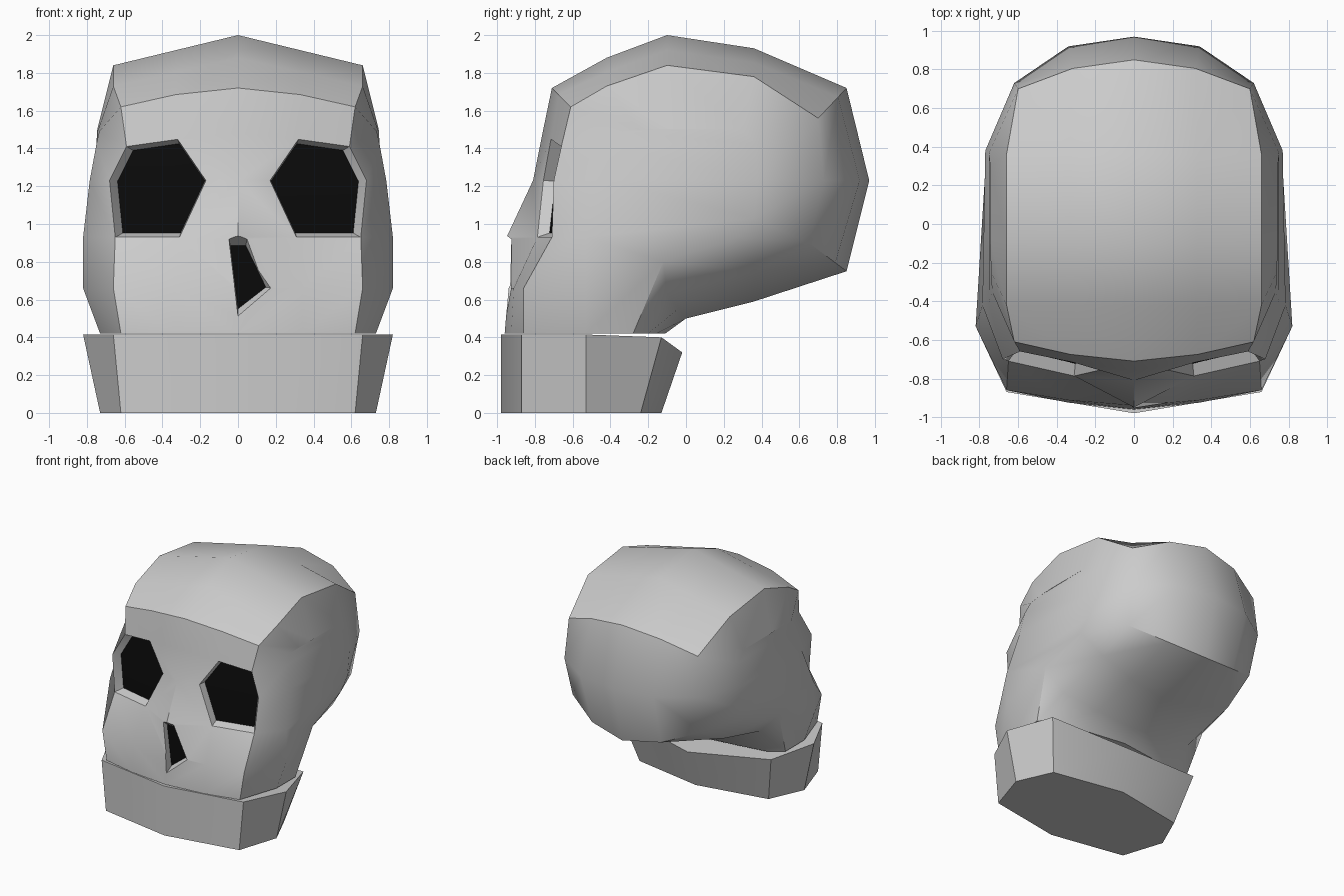
import bpy, bmesh
from mathutils import Vector

if "Cube" in bpy.data.objects:
    bpy.data.objects.remove(bpy.data.objects["Cube"])

black = bpy.data.materials.new("socket_black")
black.diffuse_color = (0.003, 0.003, 0.003, 1)
black.use_nodes = True
black.node_tree.nodes["Principled BSDF"].inputs["Base Color"].default_value = black.diffuse_color
bone = bpy.data.materials.new("bone_grey")
bone.diffuse_color = (0.8, 0.8, 0.8, 1)
bone.use_nodes = True
bone.node_tree.nodes["Principled BSDF"].inputs["Base Color"].default_value = bone.diffuse_color


def make_object(name, bm, mats=()):
    bmesh.ops.recalc_face_normals(bm, faces=bm.faces[:])
    mesh = bpy.data.meshes.new(name)
    bm.to_mesh(mesh)
    bm.free()
    for m in mats:
        mesh.materials.append(m)
    ob = bpy.data.objects.new(name, mesh)
    bpy.context.collection.objects.link(ob)
    return ob


def activate(ob):
    bpy.ops.object.select_all(action='DESELECT')
    ob.select_set(True)
    bpy.context.view_layer.objects.active = ob


def loft(bm, rings, caps=True):
    loops = [[bm.verts.new(p) for p in r] for r in rings]
    n = len(loops[0])
    for a, b in zip(loops, loops[1:]):
        for i in range(n):
            j = (i + 1) % n
            bm.faces.new((a[i], a[j], b[j], b[i]))
    if caps:
        bm.faces.new(loops[0])
        bm.faces.new(loops[-1])
    return loops


# Cranium half: profile loops from the centre line out to the temple
centre = [(-.96, .42), (-.94, .66), (-.95, .93), (-.81, 1.23), (-.76, 1.48),
          (-.71, 1.72), (-.42, 1.88), (-.10, 2.0), (.36, 1.93), (.85, 1.72),
          (.97, 1.23), (.85, .75), (.36, .59), (0, .50), (-.11, .42)]
edge = [(.62, -.86, .42), (.66, -.86, .66), (.65, -.71, .93), (.68, -.70, 1.23),
        (.59, -.66, 1.41), (.62, -.61, 1.62), (.66, -.42, 1.73), (.66, -.10, 1.84),
        (.66, .36, 1.78), (.60, .70, 1.56), (.62, .73, 1.23), (.60, .65, .90),
        (.62, .37, .75), (.62, -.10, .63), (.62, -.20, .42)]
side = [(.73, -.53, .42), (.82, -.53, .66), (.82, -.53, .93), (.785, -.42, 1.23),
        (.75, -.40, 1.42), (.735, -.35, 1.49), (.74, -.25, 1.5), (.745, -.08, 1.5),
        (.745, .30, 1.5), (.75, .37, 1.42), (.77, .38, 1.23), (.765, .36, 1.03),
        (.76, .28, .93), (.78, -.12, .80), (.73, -.28, .42)]
# x and blend of the loop between centre and edge
mid = [(.34, .35), (.34, .35), (.31, .68), (.17, .5), (.32, .45),
       (.33, .35), (.33, .5), (.33, .5), (.33, .5), (.32, .3),
       (.34, .21), (.32, .3), (.33, .4), (.33, .4), (.33, .5)]

c3 = [Vector((0, y, z)) for y, z in centre]
m3 = []
for c, e, (x, t) in zip(c3, edge, mid):
    p = c.lerp(Vector(e), t)
    p.x = x
    m3.append(p)

bm = bmesh.new()
loops = loft(bm, [c3, m3, edge, side], caps=False)
s = loops[3]
for i in range(6):
    bm.faces.new((s[i], s[i + 1], s[13 - i], s[14 - i]))
bm.faces.new((s[6], s[7], s[8]))

# Eye socket: the two front quads, inset and pushed back
bm.faces.ensure_lookup_table()
eye = [bm.faces[15 + 2], bm.faces[15 + 3]]
bmesh.ops.recalc_face_normals(bm, faces=bm.faces[:])
bmesh.ops.inset_region(bm, faces=eye, thickness=.022, use_boundary=True,
                       use_even_offset=True)
for f in eye:
    f.material_index = 1
bmesh.ops.translate(bm, verts=list({v for f in eye for v in f.verts}),
                    vec=(-.02, .06, 0))
cranium = make_object("cranium", bm, (bone, black))
activate(cranium)
mirror = cranium.modifiers.new("mirror", 'MIRROR')
mirror.merge_threshold = .001
bpy.ops.object.modifier_apply(modifier="mirror")

# Nose opening: tapered cutter with a black floor
outline = [(-.05, .93), (.05, .93), (.18, .66), (0, .52)]


def nose_ring(y, k):
    return [(x * k, y, .69 + (z - .69) * k) for x, z in outline]


bm = bmesh.new()
loft(bm, [nose_ring(-1.06, 1.38), nose_ring(-.88, .82)])
cutter = make_object("nose_cutter", bm)
cutter.hide_render = True
activate(cranium)
cut = cranium.modifiers.new("nose", 'BOOLEAN')
cut.operation = 'DIFFERENCE'
cut.solver = 'EXACT'
cut.object = cutter
bpy.ops.object.modifier_apply(modifier="nose")
bpy.data.objects.remove(cutter)
bpy.ops.object.shade_smooth_by_angle(angle=.7)

bm = bmesh.new()
bm.faces.new([bm.verts.new(p) for p in nose_ring(-.883, .82)])
make_object("nose_floor", bm, (black,))


# Lower jaw: flared solid block
def mirrored(half):
    return half + [(-x, y, z) for x, y, z in half[-2:0:-1]]


bottom = mirrored([(0, -.98, 0), (.62, -.87, 0), (.73, -.53, 0), (.60, -.24, 0), (0, -.13, 0)])
top = mirrored([(0, -.98, .415), (.66, -.87, .415), (.82, -.53, .415), (.70, -.13, .40), (0, -.02, .32)])
bm = bmesh.new()
loft(bm, [bottom, top])
jaw = make_object("lower_jaw", bm, (bone,))
activate(jaw)
bpy.ops.object.shade_smooth_by_angle(angle=.7)
